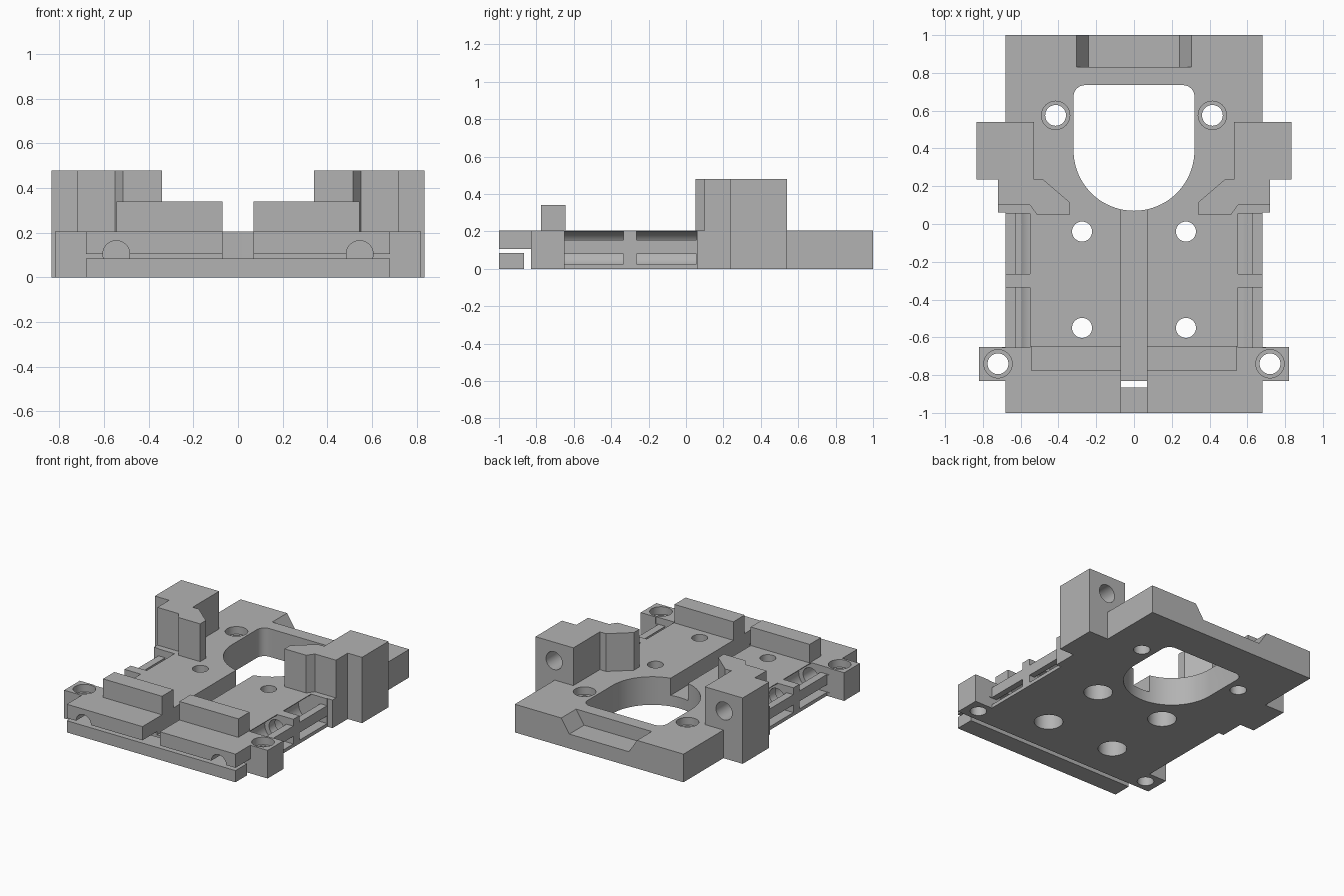
import bpy, bmesh, math
from mathutils import Matrix

old = bpy.data.objects.get("Cube")
if old:
    bpy.data.objects.remove(old, do_unlink=True)

grey = bpy.data.materials.new("plain grey")
grey.use_nodes = True
colour = (0.45, 0.45, 0.45, 1)
grey.diffuse_color = colour
grey.node_tree.nodes["Principled BSDF"].inputs["Base Color"].default_value = colour

SIDES = (-1, 1)
TOP = 0.205


def make(name, bm):
    bmesh.ops.recalc_face_normals(bm, faces=bm.faces)
    mesh = bpy.data.meshes.new(name)
    bm.to_mesh(mesh)
    bm.free()
    mesh.materials.append(grey)
    obj = bpy.data.objects.new(name, mesh)
    bpy.context.collection.objects.link(obj)
    return obj


def prism(name, outline, low, high, along="z"):
    """Extrude an outline in (x, y), or in (x, z) along y."""
    place = (lambda p, h: (p[0], p[1], h)) if along == "z" else (lambda p, h: (p[0], h, p[1]))
    bm = bmesh.new()
    face = bm.faces.new([bm.verts.new(place(p, low)) for p in outline])
    made = bmesh.ops.extrude_face_region(bm, geom=[face])["geom"]
    shift = [b - a for a, b in zip(place((0, 0), low), place((0, 0), high))]
    bmesh.ops.translate(bm, vec=shift, verts=[v for v in made if isinstance(v, bmesh.types.BMVert)])
    return make(name, bm)


def box(name, x, y, z):
    return prism(name, [(x[0], y[0]), (x[1], y[0]), (x[1], y[1]), (x[0], y[1])], *z)


def arc(cx, cy, r, start, end, steps):
    angles = [math.radians(start + (end - start) * i / steps) for i in range(steps + 1)]
    return [(cx + r * math.cos(a), cy + r * math.sin(a)) for a in angles]


def rod(name, centre, r, low, high, along="z"):
    return prism(name, arc(*centre, r, 0, 360, 48)[:-1], low, high, along)


def cut(target, cutters):
    bpy.context.view_layer.objects.active = target
    for c in cutters:
        mod = target.modifiers.new("cut", "BOOLEAN")
        mod.operation = "DIFFERENCE"
        mod.solver = "EXACT"
        mod.object = c
        bpy.ops.object.modifier_apply(modifier=mod.name)
        bpy.data.objects.remove(c, do_unlink=True)


def mirrored(points, s):
    return [(s * x, y) for x, y in points]


# Base plate with front ears and tower feet
half = [(.68, -1), (.68, -.83), (.82, -.83), (.82, -.65), (.68, -.65), (.68, .06),
        (.72, .06), (.72, .235), (.835, .235), (.835, .54), (.68, .54), (.68, 1)]
plate = prism("base_plate", half + mirrored(half, -1)[::-1], 0, TOP)

# Space under the front lip, belt channel, main opening
opening = arc(0, .39, .32, 180, 360, 40) + arc(.26, .675, .06, 0, 90, 8) + arc(-.26, .675, .06, 90, 180, 8)
cutters = [
    box("under_lip", (-1, 1), (-1.1, -.83), (-.1, .105)),
    box("channel", (-.07, .07), (-1.1, .2), (.08, .3)),
    prism("opening", opening, -.1, .3),
]

# Notch with sloping ends in the back edge
slope = .065 / .1
notch = [(-.24, .105), (.24, .105), (.305 + slope * .1, .305), (-.305 - slope * .1, .305)]
cutters.append(prism("notch", notch, .83, 1.1, "y"))

for s in SIDES:
    # Screw holes widened at the top
    for centre in ((s * .415, .575), (s * .72, -.74)):
        cutters.append(rod("hole", centre, .055, -.1, .3))
        cutters.append(rod("wide_top", centre, .075, .15, .3))
    # Screw holes widened underneath
    for y in (-.04, -.55):
        cutters.append(rod("hole", (s * .275, y), .053, -.1, .3))
        cutters.append(rod("wide_bottom", (s * .275, y), .095, -.1, .12))
    # Rod bore, bearing pockets and their side windows
    cutters.append(rod("bore", (s * .545, .105), .06, -1.1, .05, "y"))
    for y in ((-.655, -.335), (-.265, .055)):
        cutters.append(rod("pocket", (s * .545, .105), .095, *y, "y"))
        cutters.append(box("window", sorted((s * .55, s * .7)), y, (.155, .3)))
        cutters.append(box("slit", sorted((s * .59, s * .7)), y, (.025, .08)))
cut(plate, cutters)

# Loose clamp bar below the lip
parts = [plate, box("clamp_bar", (-.68, .68), (-1, -.865), (0, .085))]

tower_outline = [(.835, .54), (.53, .54), (.53, .235), (.48, .235), (.34, .115), (.34, .05),
                 (.515, .05), (.55, .1), (.72, .1), (.72, .235), (.835, .235)]
for s, side in zip(SIDES, ("right", "left")):
    # Raised stop on the front
    parts.append(box(side + "_front_stop", sorted((s * .07, s * .545)), (-.775, -.645), (TOP, .34)))
    # Tower with a blind hole in its back face
    tower = prism(side + "_tower", mirrored(tower_outline, s), TOP, .48)
    cut(tower, [rod("tower_hole", (s * .685, .345), .065, .28, .6, "y")])
    parts.append(tower)

# Smooth round walls, sharp edges
bpy.ops.object.select_all(action="DESELECT")
for p in parts:
    p.select_set(True)
bpy.context.view_layer.objects.active = plate
bpy.ops.object.shade_smooth_by_angle(angle=math.radians(30))
